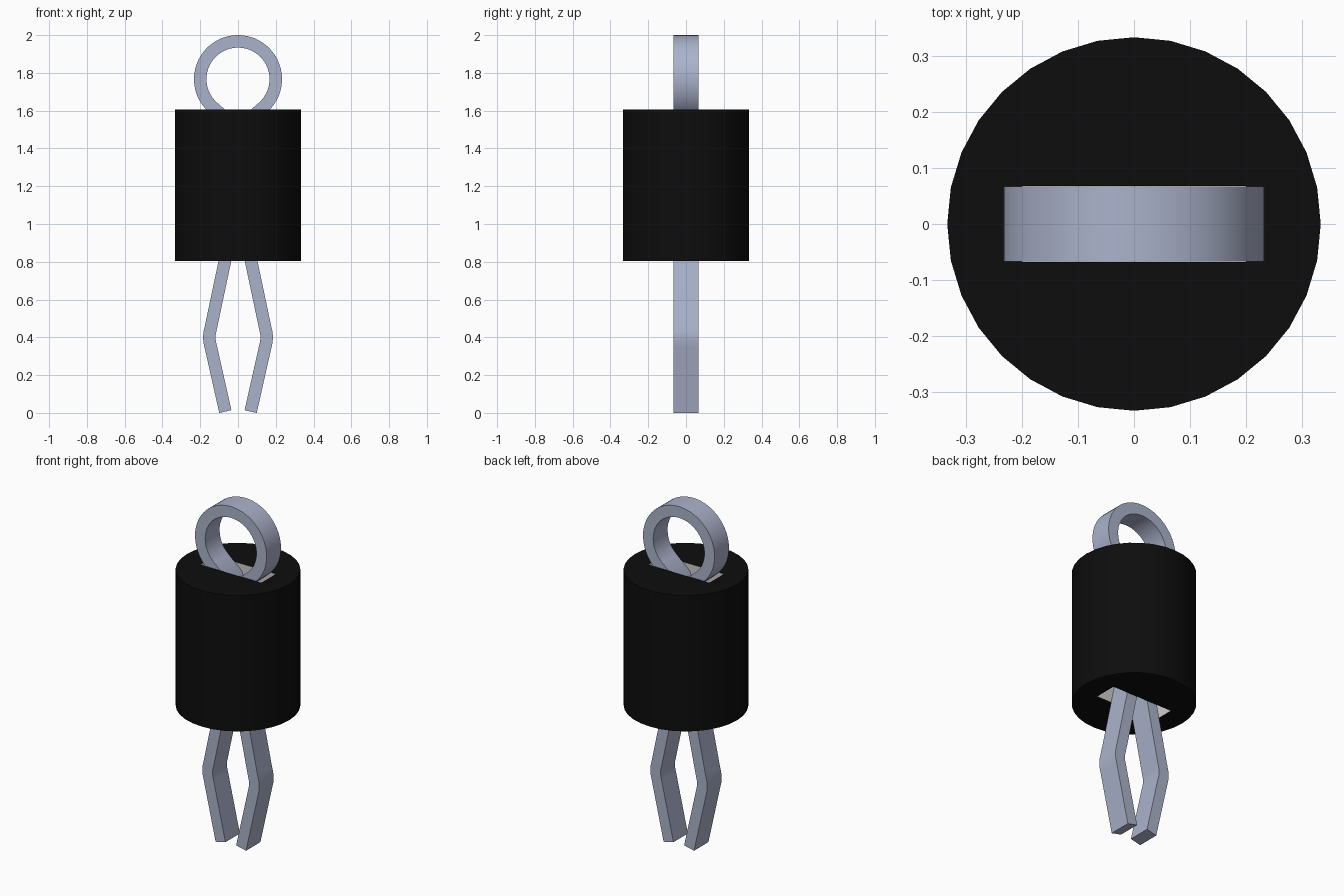
import bpy, bmesh, math
from mathutils import Vector

cube = bpy.data.objects.get("Cube")
if cube:
    bpy.data.objects.remove(cube, do_unlink=True)


def material(name, rgb):
    m = bpy.data.materials.new(name)
    m.use_nodes = True
    m.diffuse_color = (*rgb, 1)
    m.node_tree.nodes["Principled BSDF"].inputs["Base Color"].default_value = (*rgb, 1)
    return m


black = material("black plastic", (0.004, 0.004, 0.004))
steel = material("bluish steel", (0.41, 0.45, 0.60))
pale = material("pale grey slot", (0.62, 0.61, 0.60))


def finish(bm, name, mats, angle):
    bmesh.ops.recalc_face_normals(bm, faces=bm.faces[:])
    mesh = bpy.data.meshes.new(name)
    bm.to_mesh(mesh)
    bm.free()
    ob = bpy.data.objects.new(name, mesh)
    bpy.context.collection.objects.link(ob)
    for m in mats:
        mesh.materials.append(m)
    bpy.ops.object.select_all(action="DESELECT")
    ob.select_set(True)
    bpy.context.view_layer.objects.active = ob
    bpy.ops.object.shade_smooth_by_angle(angle=math.radians(angle))
    return ob


# Cylindrical body with a rectangular slot running through it
Z0, Z1, R, SIDES = 0.805, 1.605, 0.333, 32
SLOT_X, SLOT_Y = 0.2, 0.068
circle = [(R * math.cos(2 * math.pi * i / SIDES), R * math.sin(2 * math.pi * i / SIDES))
          for i in range(SIDES)]
slot = [(SLOT_X, SLOT_Y), (-SLOT_X, SLOT_Y), (-SLOT_X, -SLOT_Y), (SLOT_X, -SLOT_Y)]
bm = bmesh.new()
rim_edges = {Z0: [], Z1: []}
for outline, index in ((circle, 0), (slot, 1)):
    rings = {z: [bm.verts.new((x, y, z)) for x, y in outline] for z in (Z0, Z1)}
    n = len(outline)
    for i in range(n):
        j = (i + 1) % n
        f = bm.faces.new((rings[Z0][i], rings[Z0][j], rings[Z1][j], rings[Z1][i]))
        f.material_index = index
    for z, ring in rings.items():
        rim_edges[z] += [bm.edges.get((ring[i], ring[(i + 1) % n])) for i in range(n)]
for z, edges in rim_edges.items():
    bmesh.ops.triangle_fill(bm, edges=edges, use_beauty=True, normal=(0, 0, 1))
finish(bm, "body", [black, pale], 30)

# Bent flat strip: one leg, the neck, the loop, then the mirrored side
HALF_T, HALF_W = 0.033, 0.067
RING_Z, RING_R = 1.767, 0.2
half = [(0.067, 0.007), (0.143, 0.345), (0.150, 0.375), (0.152, 0.40), (0.150, 0.425),
        (0.143, 0.455), (0.045, 0.92), (0.036, 1.0), (0.036, 1.5), (0.05, 1.545)]
half += [(RING_R * math.cos(a), RING_Z + RING_R * math.sin(a))
         for a in (math.radians(-50 + 140 * i / 20) for i in range(21))]
path = [Vector(p) for p in half]
path += [Vector((-p.x, p.y)) for p in reversed(path[:-1])]

bm = bmesh.new()
sections = []
for i, p in enumerate(path):
    before = (p - path[i - 1]).normalized() if i else None
    after = (path[i + 1] - p).normalized() if i < len(path) - 1 else None
    a, b = before or after, after or before
    na, nb = Vector((-a.y, a.x)), Vector((-b.y, b.x))
    mitre = (na + nb).normalized()
    offset = mitre * (HALF_T / mitre.dot(na))
    sections.append([bm.verts.new((p.x + s * offset.x, y, p.y + s * offset.y))
                     for s, y in ((1, -HALF_W), (1, HALF_W), (-1, HALF_W), (-1, -HALF_W))])
for s, t in zip(sections, sections[1:]):
    for k in range(4):
        m = (k + 1) % 4
        bm.faces.new((s[k], s[m], t[m], t[k]))
bm.faces.new(sections[0])
bm.faces.new(sections[-1])
finish(bm, "spring_clip", [steel], 35)
